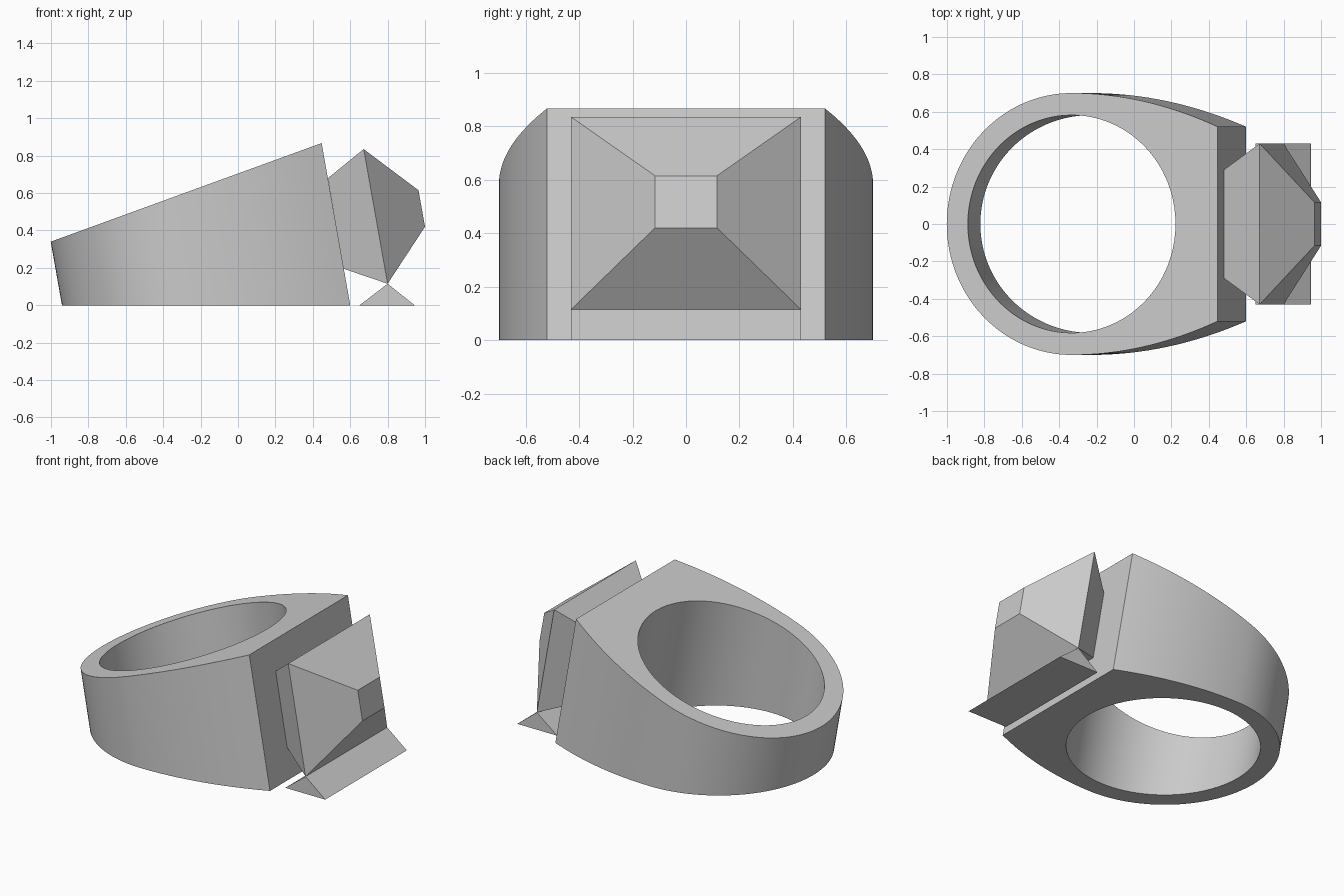
import bpy, bmesh
from math import sin, cos, tan, pi, radians, atan2

cube = bpy.data.objects.get("Cube")
if cube:
    bpy.data.objects.remove(cube, do_unlink=True)

grey = bpy.data.materials.new("plain grey")
grey.use_nodes = True
colour = (0.6, 0.6, 0.6, 1)
grey.diffuse_color = colour
grey.node_tree.nodes["Principled BSDF"].inputs["Base Color"].default_value = colour


def loft(name, loops, closed=False):
    """Join loops of points with quads; cap the ends, or wrap round to the first loop."""
    bm = bmesh.new()
    rows = [[bm.verts.new(p) for p in loop] for loop in loops]
    pairs = list(zip(rows, rows[1:]))
    if closed:
        pairs.append((rows[-1], rows[0]))
    else:
        bm.faces.new(rows[0])
        bm.faces.new(rows[-1])
    for a, b in pairs:
        for i in range(len(a)):
            j = (i + 1) % len(a)
            bm.faces.new((a[i], a[j], b[j], b[i]))
    bmesh.ops.recalc_face_normals(bm, faces=bm.faces)
    mesh = bpy.data.meshes.new(name)
    bm.to_mesh(mesh)
    bm.free()
    mesh.materials.append(grey)
    obj = bpy.data.objects.new(name, mesh)
    bpy.context.collection.objects.link(obj)
    return obj


# Ring band: outline in its own tilted plane, cut by two planes that form a taper
TILT = radians(10)
CENTRE, OUTER, INNER = -0.227, 0.70, 0.582
FRONT, HALF_FRONT, RISE = 0.591, 0.52, 0.672

side = []
for i in range(24):                      # gently curved shoulder
    t = i / 24
    side.append((FRONT + (CENTRE - FRONT) * t, OUTER - (OUTER - HALF_FRONT) * (1 - t) ** 2))
back = [(CENTRE + OUTER * cos(a), OUTER * sin(a))
        for a in (pi / 2 + pi * i / 64 for i in range(65))]
front = [(FRONT, HALF_FRONT * (i / 8 - 1)) for i in range(1, 16)]
outline = side + back + [(u, -y) for u, y in reversed(side)] + front
hole = []
for u, y in outline:
    a = atan2(y, u - CENTRE)
    hole.append((CENTRE + INNER * cos(a), INNER * sin(a)))


def place(points, top):
    result = []
    for u, y in points:
        w = RISE + u * tan(TILT) if top else -u * tan(TILT)
        result.append((u * cos(TILT) - w * sin(TILT), y, u * sin(TILT) + w * cos(TILT)))
    return result


band = loft("ring_band", [place(outline, False), place(outline, True),
                          place(hole, True), place(hole, False)], closed=True)
bpy.ops.object.select_all(action="DESELECT")
band.select_set(True)
bpy.context.view_layer.objects.active = band
bpy.ops.object.shade_smooth_by_angle(angle=radians(30))


# Faceted stone: base, girdle and table rectangles
def rectangle(low, high, half):
    return [(low[0], -half, low[1]), (low[0], half, low[1]),
            (high[0], half, high[1]), (high[0], -half, high[1])]


loft("stone", [rectangle((0.565, 0.195), (0.481, 0.68), 0.29),
               rectangle((0.80, 0.115), (0.672, 0.835), 0.43),
               rectangle((1.0, 0.42), (0.965, 0.615), 0.116)])

# Triangular support under the stone
loft("support_wedge", [[(0.65, y, 0), (0.945, y, 0), (0.80, y, 0.115)]
                       for y in (-0.43, 0.43)])
